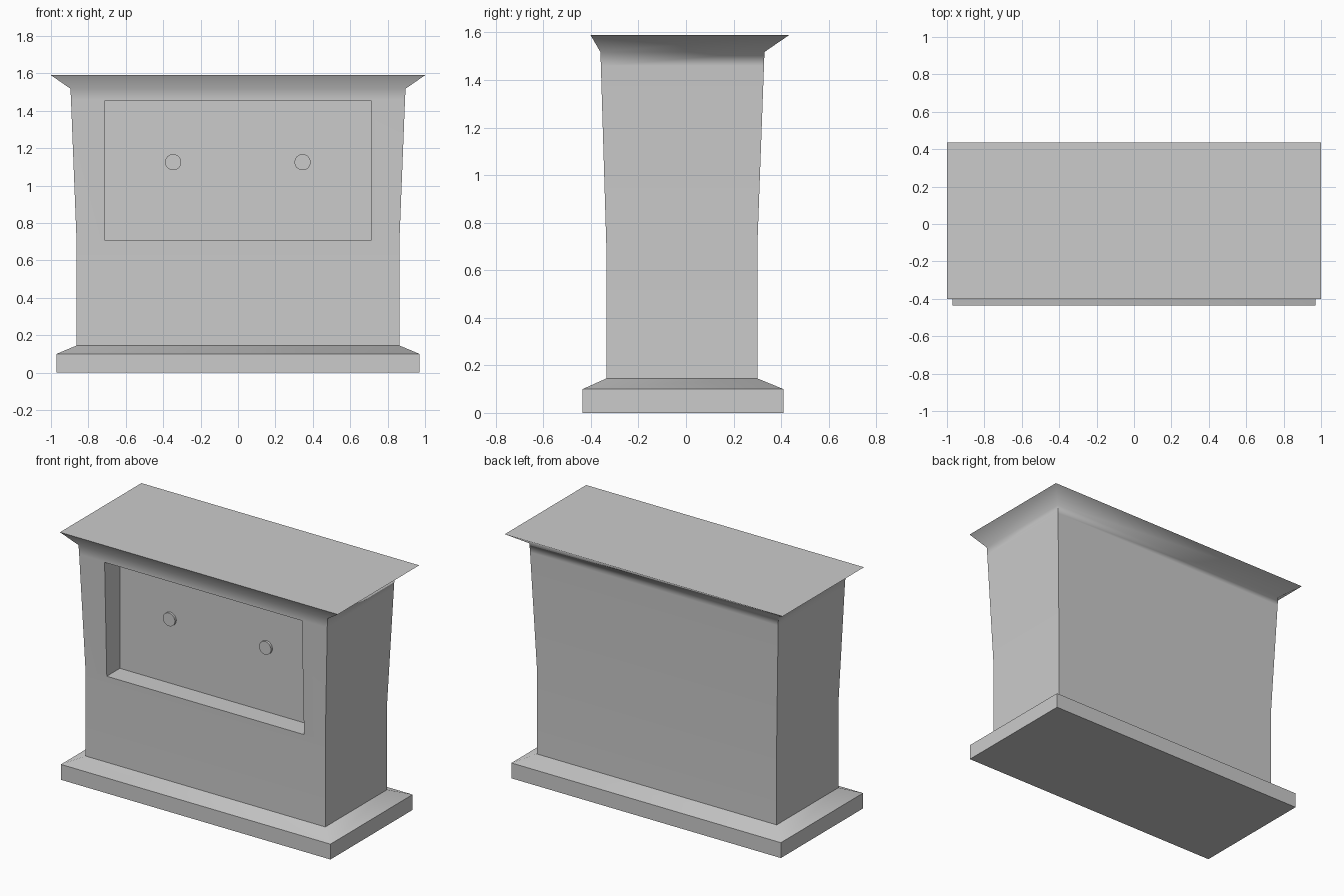
import bpy, bmesh, math

if "Cube" in bpy.data.objects:
    bpy.data.objects.remove(bpy.data.objects["Cube"])


def add_object(name, bm):
    bmesh.ops.recalc_face_normals(bm, faces=bm.faces[:])
    mesh = bpy.data.meshes.new(name)
    bm.to_mesh(mesh)
    bm.free()
    ob = bpy.data.objects.new(name, mesh)
    bpy.context.collection.objects.link(ob)
    return ob


def loft(name, rings):
    """Stack of rectangles: (half width, y front, y back, z)."""
    bm = bmesh.new()
    loops = [[bm.verts.new(p) for p in ((-x, a, z), (x, a, z), (x, b, z), (-x, b, z))]
             for x, a, b, z in rings]
    for lo, hi in zip(loops, loops[1:]):
        for i in range(4):
            j = (i + 1) % 4
            bm.faces.new((lo[i], lo[j], hi[j], hi[i]))
    bm.faces.new(loops[0][::-1])
    bm.faces.new(loops[-1])
    return add_object(name, bm)


def smooth(ob, degrees):
    bpy.ops.object.select_all(action='DESELECT')
    ob.select_set(True)
    bpy.context.view_layer.objects.active = ob
    bpy.ops.object.shade_smooth_by_angle(angle=math.radians(degrees))


# Body: plinth, chamfer, straight shaft, flared upper part, overhanging top
body = loft("cabinet_body", [
    (0.97, -0.435, 0.41, 0.0),
    (0.97, -0.435, 0.41, 0.10),
    (0.863, -0.335, 0.30, 0.145),
    (0.863, -0.335, 0.30, 0.70),
    (0.893, -0.358, 0.328, 1.46),
    (0.896, -0.36, 0.33, 1.518),
    (1.0, -0.402, 0.435, 1.59),
])

# Recessed panel in the front
cutter = loft("recess_cutter", [(0.71, -0.6, -0.20, 0.705), (0.71, -0.6, -0.20, 1.455)])
cutter.hide_render = True
cut = body.modifiers.new("recess", 'BOOLEAN')
cut.operation = 'DIFFERENCE'
cut.solver = 'EXACT'
cut.object = cutter
bpy.context.view_layer.objects.active = body
bpy.ops.object.modifier_apply(modifier=cut.name)
bpy.data.objects.remove(cutter)
smooth(body, 60)

# Two round buttons on the recessed panel
for side, x in (("left", -0.347), ("right", 0.345)):
    bpy.ops.mesh.primitive_cylinder_add(vertices=32, radius=0.043, depth=0.03,
                                        location=(x, -0.20, 1.125),
                                        rotation=(math.pi / 2, 0, 0))
    button = bpy.context.object
    button.name = side + "_button"
    smooth(button, 40)
